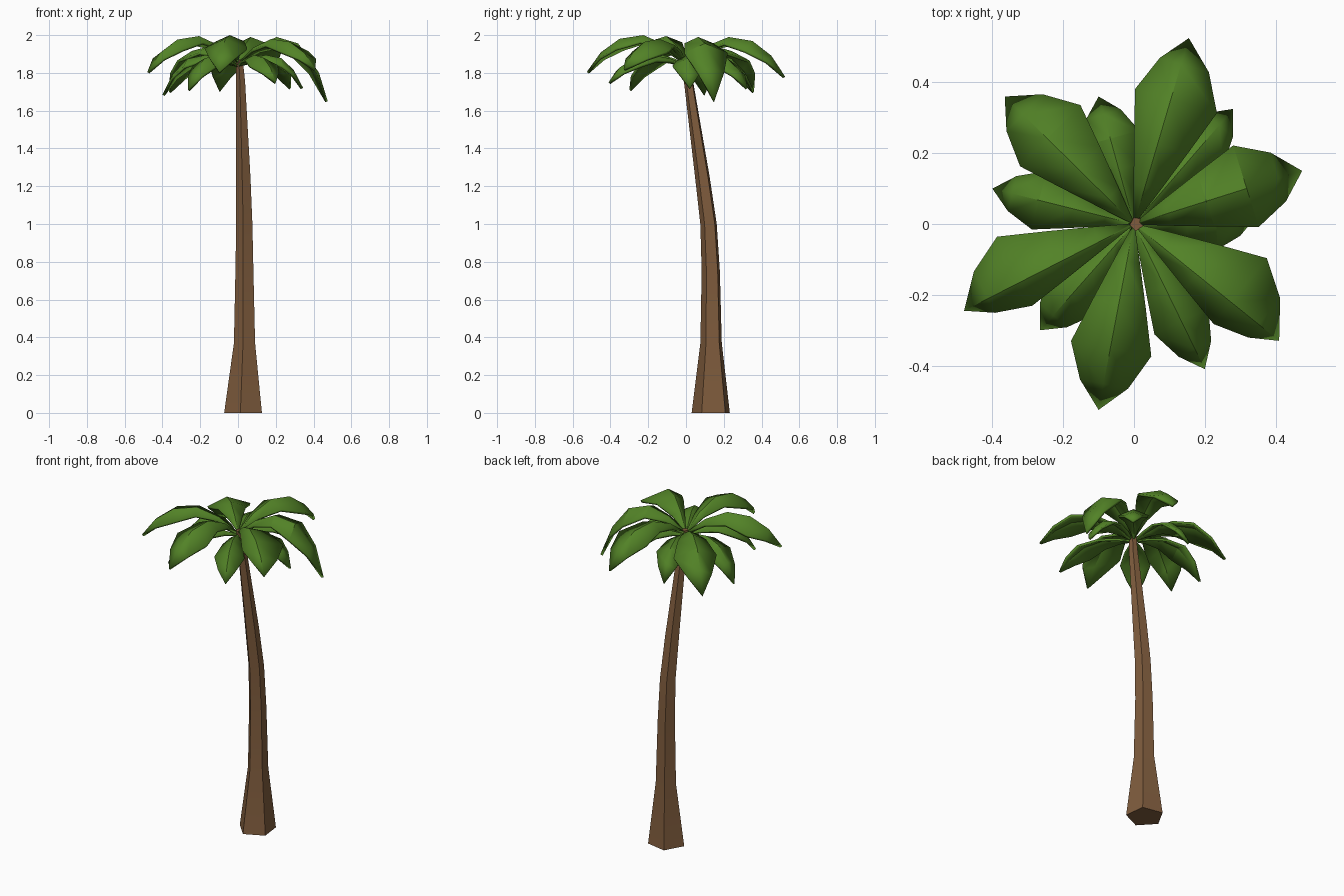
import bpy, bmesh, math
from mathutils import Vector

cube = bpy.data.objects.get("Cube")
if cube:
    bpy.data.objects.remove(cube, do_unlink=True)


def material(name, rgb):
    m = bpy.data.materials.new(name)
    m.use_nodes = True
    m.diffuse_color = (*rgb, 1)
    bsdf = m.node_tree.nodes["Principled BSDF"]
    bsdf.inputs["Base Color"].default_value = (*rgb, 1)
    bsdf.inputs["Roughness"].default_value = 0.9
    return m


bark = material("bark brown", (0.215, 0.108, 0.047))
green = material("leaf green", (0.085, 0.225, 0.02))


def finish(name, bm, mat, angle):
    mesh = bpy.data.meshes.new(name)
    bm.to_mesh(mesh)
    bm.free()
    ob = bpy.data.objects.new(name, mesh)
    bpy.context.collection.objects.link(ob)
    mesh.materials.append(mat)
    bpy.ops.object.select_all(action='DESELECT')
    ob.select_set(True)
    bpy.context.view_layer.objects.active = ob
    bpy.ops.object.shade_smooth_by_angle(angle=math.radians(angle))
    return ob


# Five-sided leaning trunk: (x, y, z, radius) of each ring
SIDES = 5
rings = [(0.033, 0.135, 0, 0.107), (0.038, 0.135, 0.37, 0.06),
         (0.037, 0.133, 0.75, 0.051), (0.036, 0.121, 1.0, 0.046),
         (0.03, 0.088, 1.25, 0.041), (0.015, 0.015, 1.75, 0.026),
         (0.008, 0, 1.87, 0.02)]
bm = bmesh.new()
loops = []
for x, y, z, r in rings:
    angles = [math.radians(-101) + math.tau * k / SIDES for k in range(SIDES)]
    loops.append([bm.verts.new((x + r * math.cos(a), y + r * math.sin(a), z)) for a in angles])
for low, high in zip(loops, loops[1:]):
    for k in range(SIDES):
        n = (k + 1) % SIDES
        bm.faces.new((low[k], low[n], high[n], high[k]))
bm.faces.new(loops[0][::-1])
bm.faces.new(loops[-1])
finish("trunk", bm, bark, 30)


# Folded, drooping leaf from the crown to its tip
def leaf(name, tip, base, peak, left, right, drop):
    tip = Vector(tip)
    out = Vector((tip.x, tip.y, 0))
    side = Vector((-out.y, out.x, 0)).normalized()
    rise, fall = peak - base, tip.z - peak
    # Sections: distance along the leaf, spine height, share of full width
    sections = [(0.01, base, 0.03), (0.2, base + 0.62 * rise, 0.32),
                (0.43, peak, 0.66), (0.67, peak + 0.1 * fall, 1),
                (0.86, peak + 0.47 * fall, 0.6)]
    bm = bmesh.new()
    rows = []
    for t, z, w in sections:
        spine = out * t + Vector((0, 0, z))
        down = Vector((0, 0, -drop * w))
        rows.append([bm.verts.new(p) for p in (spine + side * left * w + down, spine,
                                               spine - side * right * w + down)])
    for a, b in zip(rows, rows[1:]):
        bm.faces.new((a[1], b[1], b[0], a[0]))
        bm.faces.new((a[2], b[2], b[1], a[1]))
    end = bm.verts.new(tip)
    last = rows[-1]
    bm.faces.new((last[1], end, last[0]))
    bm.faces.new((last[2], end, last[1]))
    ob = finish(name, bm, green, 30)
    thick = ob.modifiers.new("thickness", 'SOLIDIFY')
    thick.thickness = 0.014
    thick.offset = -1


# Upper crown: tip, peak height, left and right widths
upper = [((0.155, 0.525, 1.78), 1.99, 0.105, 0.136),
         ((0.475, 0.15, 1.65), 1.99, 0.127, 0.114),
         ((0.41, -0.33, 1.82), 1.98, 0.16, 0.079),
         ((-0.1, -0.525, 1.805), 2.0, 0.118, 0.113),
         ((-0.48, -0.245, 1.805), 1.995, 0.075, 0.144),
         ((-0.365, 0.36, 1.7), 1.94, 0.11, 0.133)]
for i, (tip, peak, left, right) in enumerate(upper):
    leaf(f"upper_leaf_{i + 1}", tip, 1.86, peak, left, right, 0.05)

# Lower crown: shorter leaves filling the gaps
lower = [(-0.4, 0.1, 1.685), (-0.1, 0.36, 1.705), (0.28, 0.325, 1.72),
         (0.345, 0.02, 1.72), (0.2, -0.41, 1.75), (-0.265, -0.3, 1.71)]
for i, tip in enumerate(lower):
    leaf(f"lower_leaf_{i + 1}", tip, 1.845, 1.895, 0.085, 0.085, 0.04)
